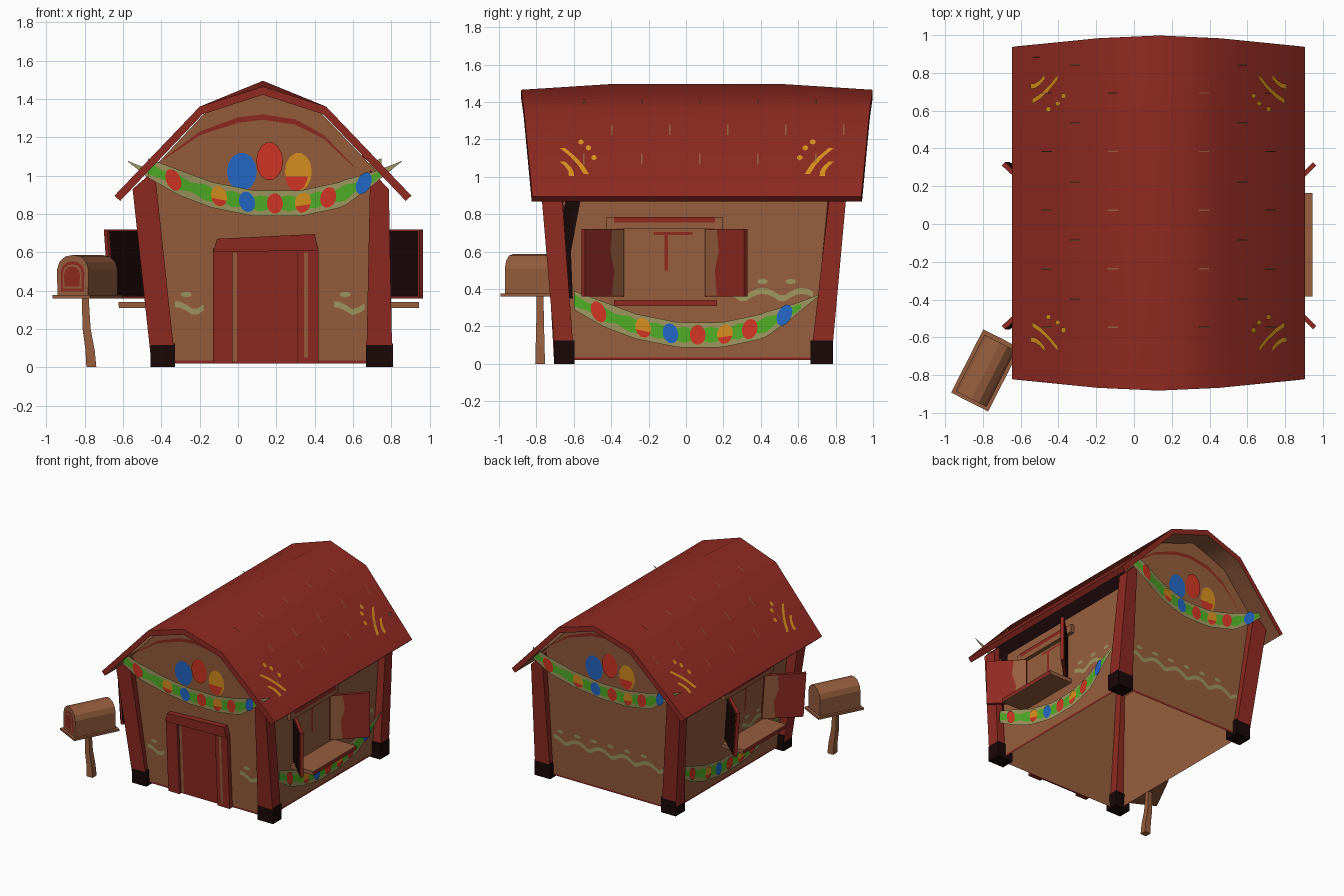
import bpy, bmesh, math
from mathutils import Vector, Matrix

if "Cube" in bpy.data.objects:
    bpy.data.objects.remove(bpy.data.objects["Cube"])


def mat(name, r, g, b):
    m = bpy.data.materials.new(name)
    lin = [((c / 255 + 0.055) / 1.055) ** 2.4 if c > 10 else c / 255 / 12.92 for c in (r, g, b)]
    m.diffuse_color = (*lin, 1)
    m.use_nodes = True
    m.node_tree.nodes["Principled BSDF"].inputs["Base Color"].default_value = m.diffuse_color
    return m


RED = mat("barn red", 144, 42, 33)
BROWN = mat("wood brown", 151, 94, 62)
DARK = mat("dark brown", 25, 7, 7)
KHAKI = mat("pale khaki", 160, 152, 96)
GREEN = mat("leaf green", 80, 175, 38)
BLUE = mat("egg blue", 36, 104, 200)
BRIGHT = mat("egg red", 212, 54, 36)
ORANGE = mat("egg orange", 218, 145, 30)


def mesh(name, verts, faces, mats, recalc=False):
    me = bpy.data.meshes.new(name)
    me.from_pydata([tuple(v) for v in verts], [], faces)
    for m in mats:
        me.materials.append(m)
    if recalc:
        bm = bmesh.new()
        bm.from_mesh(me)
        bmesh.ops.recalc_face_normals(bm, faces=bm.faces)
        bm.to_mesh(me)
        bm.free()
    ob = bpy.data.objects.new(name, me)
    bpy.context.scene.collection.objects.link(ob)
    return ob


def loft(name, rings, *mats):
    """Closed rings joined in order, with capped ends."""
    n = len(rings[0])
    verts = [v for r in rings for v in r]
    faces = [(k * n + i, k * n + (i + 1) % n, (k + 1) * n + (i + 1) % n, (k + 1) * n + i)
             for k in range(len(rings) - 1) for i in range(n)]
    faces += [tuple(range(n)), tuple(range(len(verts) - n, len(verts)))]
    return mesh(name, verts, faces, mats, True)


def plates(name, polys, m, fn):
    """Flat painted shapes: 2D polygons mapped onto a surface by fn."""
    verts, faces = [], []
    for p in polys:
        faces.append(tuple(range(len(verts), len(verts) + len(p))))
        verts += [fn(u, v) for u, v in p]
    return mesh(name, verts, faces, [m])


def rect(u0, u1, v0, v1):
    return [(u0, v0), (u1, v0), (u1, v1), (u0, v1)]


def oval(u, v, a, b, start=0.0, end=2 * math.pi, n=14):
    return [(u + a * math.cos(start + (end - start) * i / n), v + b * math.sin(start + (end - start) * i / n))
            for i in range(n if end - start > 6 else n + 1)]


def strip(pts, half):
    return [[(a[0], a[1] - half), (b[0], b[1] - half), (b[0], b[1] + half), (a[0], a[1] + half)]
            for a, b in zip(pts, pts[1:])]


# Leaning wall planes; u runs to the right seen from outside, d is outward
SIDES = {
    "front": lambda u, z, d=0: Vector((u, -0.665 - 0.055 * z - d, z)),
    "right": lambda u, z, d=0: Vector((0.735 + d, u, z)),
    "back": lambda u, z, d=0: Vector((-u, 0.74 + 0.06 * z + d, z)),
    "left": lambda u, z, d=0: Vector((-0.40 - 0.07 * z - d, -u, z)),
}


def on(side, d):
    return lambda u, z: SIDES[side](u, z, d)


def block(name, side, u0, u1, z0, z1, d0, d1, m):
    f = SIDES[side]
    return loft(name, [[f(u, z, d) for u, z in rect(u0, u1, z0, z1)] for d in (d0, d1)], m)


# Wall shell, open underneath
gable = [(-0.40, 0.02), (0.735, 0.02), (0.735, 1.01), (0.44, 1.32), (0.13, 1.44), (-0.18, 1.32), (-0.47, 1.01)]
f_pts = [SIDES["front"](x, z) for x, z in gable]
b_pts = [SIDES["back"](-x, z) for x, z in gable]
mesh("walls", f_pts + b_pts, [tuple(range(7)), tuple(range(13, 6, -1)), (1, 8, 9, 2), (7, 0, 6, 13)], [BROWN])

# Curved roof: red outside, wood underside
outer = [(-0.775, 0.895), (-0.33, 1.36), (0, 1.495), (0.33, 1.36), (0.775, 0.895)]
inner = [(0.745, 0.868), (0.315, 1.32), (0, 1.452), (-0.315, 1.32), (-0.745, 0.868)]


def roof_ring(t):
    ring = []
    for x, z in outer + inner:
        half = 0.94 - 0.06 * (abs(x) / 0.77) ** 1.6
        drop = 0.03 if abs(t) == 1 and abs(x) < 0.2 else 0
        ring.append(Vector((0.13 + x, 0.058 + t * half, z - drop)))
    return ring


roof = loft("roof", [roof_ring(t) for t in (-1, -0.5, 0.5, 1)], RED, BROWN)
for k in range(3):
    for i in range(5, 9):
        roof.data.polygons[k * 10 + i].material_index = 1
bpy.context.view_layer.objects.active = roof
roof.select_set(True)
bpy.ops.object.shade_smooth_by_angle(angle=math.radians(60))


# Painted marks on the roof
def on_roof(s):
    def fn(a, y):
        (x0, z0), (x1, z1) = ((0.33, 1.36), (0.775, 0.895)) if a > 0.33 else ((0, 1.495), (0.33, 1.36))
        z = z0 + (z1 - z0) * (a - x0) / (x1 - x0)
        return Vector((0.13 + s * (a + 0.004), y, z + 0.004))
    return fn


for s in (-1, 1):
    flip = (lambda p: p) if s > 0 else (lambda p: p[::-1])
    marks = []
    for q in (-1, 1):
        for a0, a1, y0, y1 in ((0.53, 0.665, 0.72, 0.59), (0.60, 0.675, 0.72, 0.67)):
            path = [(a0 + (a1 - a0) * t, 0.058 + q * (y0 + (y1 - y0) * t - 0.06 * t * (1 - t))) for t in (0, 0.33, 0.66, 1)]
            marks += strip(path, 0.014)
        marks += [oval(a, 0.058 + q * y, 0.014, 0.016, n=6) for a, y in ((0.50, 0.62), (0.53, 0.58), (0.58, 0.55))]
    plates("roof_orange_marks", [flip(p) for p in marks], ORANGE, on_roof(s))
    dashes = [rect(a, a + 0.055, y, y + 0.007) for j, a in enumerate((0.21, 0.41, 0.56))
              for y in [-0.55 + 0.15 * (j % 2) + 0.31 * i for i in range(5)]]
    plates("roof_shingle_marks", [flip(p) for p in dashes], BROWN, on_roof(s))

# Leaning corner posts with dark feet
POST_X = ((-0.455, -0.33, -0.55, -0.435), (0.805, 0.67, 0.787, 0.69))
POST_Y = ((-0.70, -0.60, -0.775, -0.665), (0.78, 0.67, 0.86, 0.77))
for xo, xi, txo, txi in POST_X:
    for yo, yi, tyo, tyi in POST_Y:
        low = [(xo, yo), (xi, yo), (xi, yi), (xo, yi)]
        top = [(txo, tyo, 0.93), (txi, tyo, 1.03), (txi, tyi, 1.03), (txo, tyi, 0.93)]
        loft("corner_post", [[Vector((x, y, 0.05)) for x, y in low], [Vector(p) for p in top]], RED)
        cx, cy = (xo + xi) / 2, (yo + yi) / 2
        foot = [[Vector((cx + (x - cx) * 1.04, cy + (y - cy) * 1.1, z)) for x, y in low] for z in (0, 0.125)]
        loft("post_foot", foot, DARK)

# Hanging banner with painted eggs, the same on all four sides
CURVE = [(0, 0.34), (0.12, 0.265), (0.25, 0.20), (0.42, 0.155), (0.6, 0.155), (0.76, 0.20), (0.88, 0.28), (1, 0.375)]
EGGS = [(0.1, BRIGHT), (0.28, ORANGE), (0.39, BLUE), (0.5, BRIGHT), (0.61, ORANGE), (0.71, BRIGHT), (0.85, BLUE)]


def curve_z(t):
    for (a, za), (b, zb) in zip(CURVE, CURVE[1:]):
        if t <= b:
            return za + (zb - za) * (t - a) / (b - a)
    return CURVE[-1][1]


def half_width(t):
    return 0.067 * min(1, 0.75 + 2 * t, max(0.03, (1 - t) * 4.5))


def banner(side, u0, lift, bow):
    def fn(extra):
        def g(t, v):
            d = 0.022 + bow * min(1, 1.6 * (2 * t - 1) ** 2) + extra
            return SIDES[side](u0 + 1.325 * t, lift + curve_z(t) + v, d)
        return g
    ts = [i / 36 for i in range(37)]

    def wave(p, k):
        return half_width(p) * (k if k == 1 else k + 0.14 * math.cos((p - 0.445) * 2 * math.pi / 0.11))

    def cells(k, a, b):
        return [[(p, -wave(p, k)), (q, -wave(q, k)), (q, wave(q, k)), (p, wave(p, k))]
                for p, q in zip(ts[a:b], ts[a + 1:b + 1])]
    plates(side + "_banner", cells(1, 0, 36), KHAKI, fn(0))
    plates(side + "_banner_leaves", cells(0.5, 0, 33), GREEN, fn(0.003))
    for t, m in EGGS:
        plates(side + "_banner_egg", [oval(t, 0, 0.032, 0.053)], m, fn(0.007))
        if m is ORANGE:
            plates(side + "_banner_egg_base", [oval(t, 0, 0.031, 0.05, math.pi * 1.1, math.pi * 1.9)], BRIGHT, fn(0.009))


for side, u0, lift, bow in (("front", -0.47, 0.70, 0.058), ("right", -0.6, 0, 0.03),
                            ("back", -0.75, 0.70, 0.058), ("left", -0.73, 0, 0.03)):
    banner(side, u0, lift, bow)

# Gable paintings: arch line and three eggs
ARCH = [(-0.39, 1.085), (-0.2, 1.22), (0, 1.29), (0.13, 1.305), (0.3, 1.28), (0.45, 1.20), (0.6, 1.05)]
HALF = (0.003, 0.010, 0.014, 0.014, 0.014, 0.010, 0.003)
for side, o in (("front", 0), ("back", -0.28)):
    arch = [(u + o, z - h) for (u, z), h in zip(ARCH, HALF)] + [(u + o, z + h) for (u, z), h in zip(ARCH, HALF)][::-1]
    plates(side + "_arch_line", [[arch[i], arch[i + 1], arch[12 - i], arch[13 - i]] for i in range(6)], RED, on(side, 0.004))
    for u, z, a, m, d in ((0.02, 1.02, 0.078, BLUE, 0.004), (0.315, 1.02, 0.07, ORANGE, 0.004),
                          (0.165, 1.075, 0.07, BRIGHT, 0.008)):
        plates(side + "_gable_egg", [oval(u + o, z, a, 0.1)], m, on(side, d))
    plates(side + "_gable_egg_base", [oval(0.305 + o, 1.01, 0.06, 0.09, math.pi * 1.05, math.pi * 1.95)], BRIGHT, on(side, 0.006))


# Icing scallops, dots and base line on the walls
def scallops(side, spans, z0=0.3):
    for a, b in spans:
        n = max(4, int((b - a) / 0.03))
        pts = [(a + (b - a) * i / n, z0 + 0.05 * abs(math.cos((b - a) * i / n * 15))) for i in range(n + 1)]
        dots = [oval(a + 0.06 + 0.15 * i, z0 + 0.1, 0.03, 0.014, n=8) for i in range(max(1, int((b - a) / 0.15)))]
        plates(side + "_icing", strip(pts, 0.016) + dots, KHAKI, on(side, 0.003))


scallops("front", [(-0.33, -0.18), (0.5, 0.66)], 0.28)
scallops("back", [(-0.65, 0.35)])
scallops("right", [(0.2, 0.68)], 0.34)
scallops("left", [(0.1, 0.6)], 0.34)
for side, a, b in (("front", -0.34, 0.68), ("right", -0.6, 0.68), ("back", -0.68, 0.34), ("left", -0.68, 0.6)):
    plates(side + "_base_line", [rect(a, b, 0.021, 0.035)], RED, on(side, 0.003))

# Door with raised frame
block("door_panel", "front", -0.03, 0.32, 0.02, 0.62, 0.004, 0.015, RED)
plates("door_edge_strip", [rect(-0.03, -0.005, 0.03, 0.6)], BROWN, on("front", 0.018))
block("door_post_left", "front", -0.13, -0.03, 0.02, 0.62, 0.004, 0.04, RED)
block("door_post_right", "front", 0.31, 0.42, 0.02, 0.62, 0.004, 0.04, RED)
plates("door_post_strip", [rect(0.345, 0.365, 0.05, 0.6)], BROWN, on("front", 0.043))
lintel = [(-0.13, 0.60), (0.42, 0.61), (0.40, 0.695), (-0.11, 0.67)]
loft("door_lintel", [[SIDES["front"](u, z, d) for u, z in lintel] for d in (0.004, 0.05)], RED)

# Side windows: header, sill and two open shutters
for side, c, reach, sill in (("right", -0.115, 0.23, 0.21), ("left", 0.115, 0.25, 0.20)):
    f = SIDES[side]
    block(side + "_window_header", side, c - 0.31, c + 0.31, 0.72, 0.785, 0.004, 0.035, BROWN)
    plates(side + "_header_bar", [rect(c - 0.27, c + 0.27, 0.755, 0.785)], RED, on(side, 0.039))
    block(side + "_window_sill", side, c - 0.27, c + 0.28, 0.31, 0.34, 0.004, sill, BROWN)
    plates(side + "_sill_bar", [rect(c - 0.27, c + 0.28, 0.312, 0.338)], RED, on(side, sill + 0.003))
    plates(side + "_window_mark", [rect(c - 0.06, c + 0.15, 0.69, 0.705), rect(c, c + 0.02, 0.5, 0.69)],
           RED, on(side, 0.004))
    e = c - 0.53 if side == "right" else c - 0.80
    dark = [(e, 0.87), (e - 0.05, 0.6), (e, 0.35), (e + 0.04, 0.35), (e + 0.03, 0.6), (e + 0.08, 0.87)]
    plates(side + "_dark_patch", [dark], DARK, on(side, 0.003))
    ends = (-0.7, 0.78) if side == "right" else (-0.78, 0.7)
    plates(side + "_eave_band", [rect(*ends, 0.87, 0.99)], DARK, on(side, 0.004))
    for s in (-1, 1):
        def leaf(w, z, thick, s=s, f=f, c=c, reach=reach):
            return f(c + s * (0.195 + 0.23 * w + 0.7 * thick), z, reach * w - 0.7 * thick)
        loft(side + "_shutter", [[leaf(w, z, h) for w, z in rect(0.09, 1, 0.36, 0.72)] for h in (0, 0.025)], RED)
        out = rect(0.10, 0.97, 0.37, 0.71)
        near = [(0.1, 0.365), (0.38, 0.365), (0.33, 0.5), (0.42, 0.6), (0.38, 0.715), (0.1, 0.715)]
        plates(side + "_shutter_back", [out if s < 0 else out[::-1]], DARK, lambda w, z: leaf(w, z, 0.028))
        plates(side + "_shutter_paint", [near if s > 0 else near[::-1]], BROWN, lambda w, z: leaf(w, z, -0.003))

# Letter box on a bent post
M = Matrix.Translation((-0.785, -0.775, 0)) @ Matrix.Rotation(math.radians(-27), 4, 'Z')
loft("box_tray", [[M @ Vector((x, y, z)) for x, y in rect(-0.11, 0.11, -0.188, 0.188)] for z in (0.36, 0.376)], BROWN)
half = [(0.09, 0.376), (0.092, 0.51), (0.078, 0.55), (0.045, 0.578), (0.0, 0.586)]
shape = half + [(-x, z) for x, z in half[-2::-1]]
loft("letter_box", [[M @ Vector((x, y, z)) for x, z in shape] for y in (-0.17, 0.165)], BROWN)
for m, k, d in ((RED, 0.75, 0.173), (BROWN, 0.6, 0.176), (RED, 0.5, 0.179)):
    plates("box_door", [[(x * k, 0.47 + (z - 0.475) * k) for x, z in shape]], m,
           lambda x, z: M @ Vector((x, -d, z)))
path = [(-0.765, 0.0, 0.026), (-0.772, 0.09, 0.024), (-0.79, 0.2, 0.021), (-0.797, 0.36, 0.018)]
loft("box_post", [[Vector((x + r * a, -0.78 + r * b, z)) for a, b in rect(-1, 1, -1, 1)] for x, z, r in path], BROWN)
